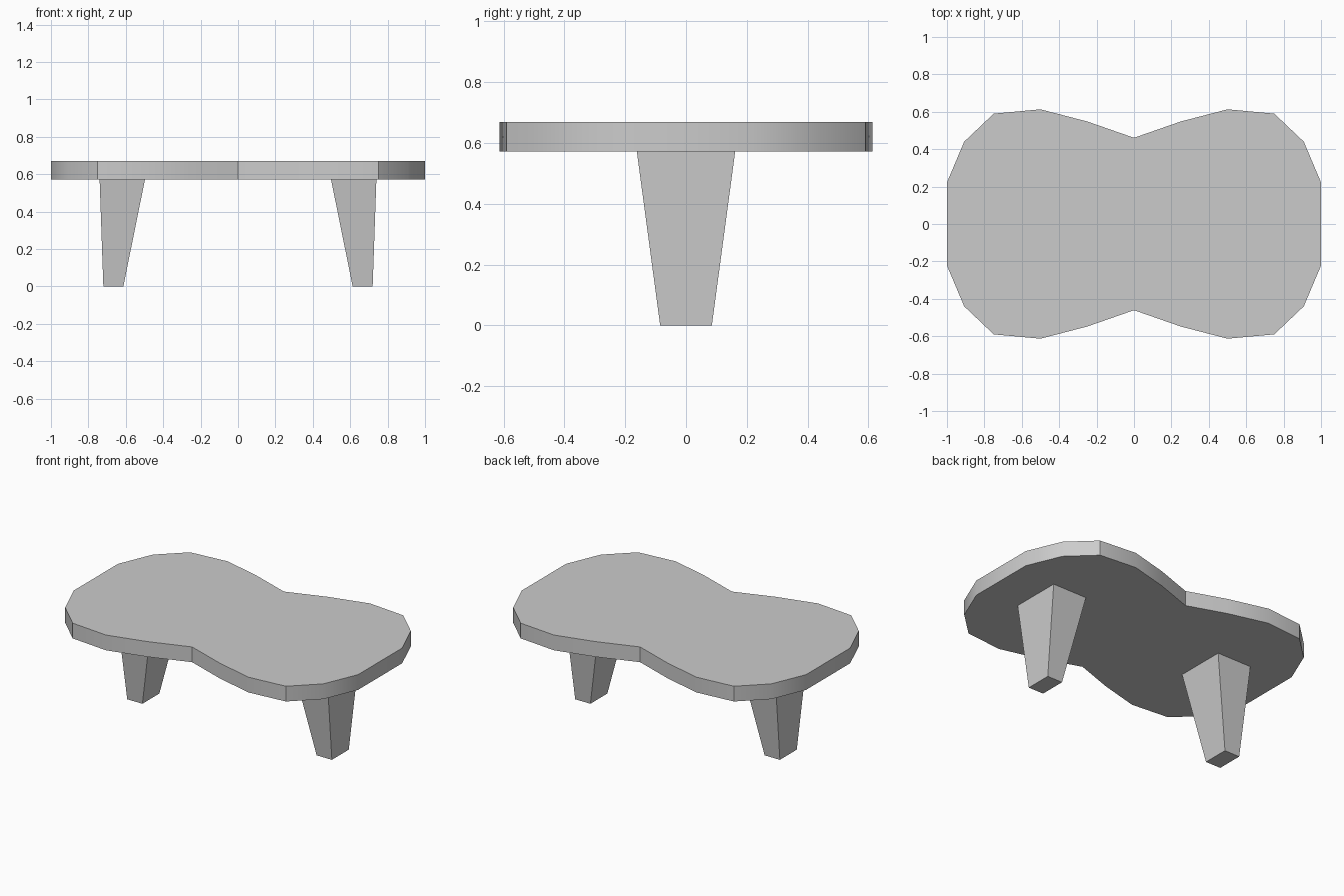
import bpy, bmesh

if "Cube" in bpy.data.objects:
    bpy.data.objects.remove(bpy.data.objects["Cube"])


def make_object(name, bm):
    bmesh.ops.recalc_face_normals(bm, faces=bm.faces)
    mesh = bpy.data.meshes.new(name)
    bm.to_mesh(mesh)
    bm.free()
    obj = bpy.data.objects.new(name, mesh)
    bpy.context.collection.objects.link(obj)
    return obj


# Tabletop: quarter outline mirrored into a peanut-shaped slab
quarter = [(1.0, 0.222), (0.908, 0.44), (0.75, 0.59), (0.5, 0.613), (0.25, 0.548)]
half = quarter + [(0, 0.461)] + [(-x, y) for x, y in reversed(quarter)]
outline = half + [(-x, -y) for x, y in half]

bm = bmesh.new()
base = bm.faces.new([bm.verts.new((x, y, 0.572)) for x, y in outline])
slab = bmesh.ops.extrude_face_region(bm, geom=[base], use_keep_orig=True)
top_verts = [g for g in slab["geom"] if isinstance(g, bmesh.types.BMVert)]
bmesh.ops.translate(bm, verts=top_verts, vec=(0, 0, 0.097))
tabletop = make_object("tabletop", bm)
bpy.context.view_layer.objects.active = tabletop
tabletop.select_set(True)
bpy.ops.object.shade_smooth_by_angle()


# Legs: tapered blocks, outer side nearly upright
def leg(name, side):
    bm = bmesh.new()
    bmesh.ops.create_cube(bm, size=2)
    for v in bm.verts:
        upper, outer = v.co.z > 0, v.co.x > 0
        x = (0.74 if outer else 0.497) if upper else (0.72 if outer else 0.613)
        y = v.co.y * (0.162 if upper else 0.085)
        v.co = (side * x, y, 0.574 if upper else 0)
    return make_object(name, bm)


leg("right_leg", 1)
leg("left_leg", -1)
